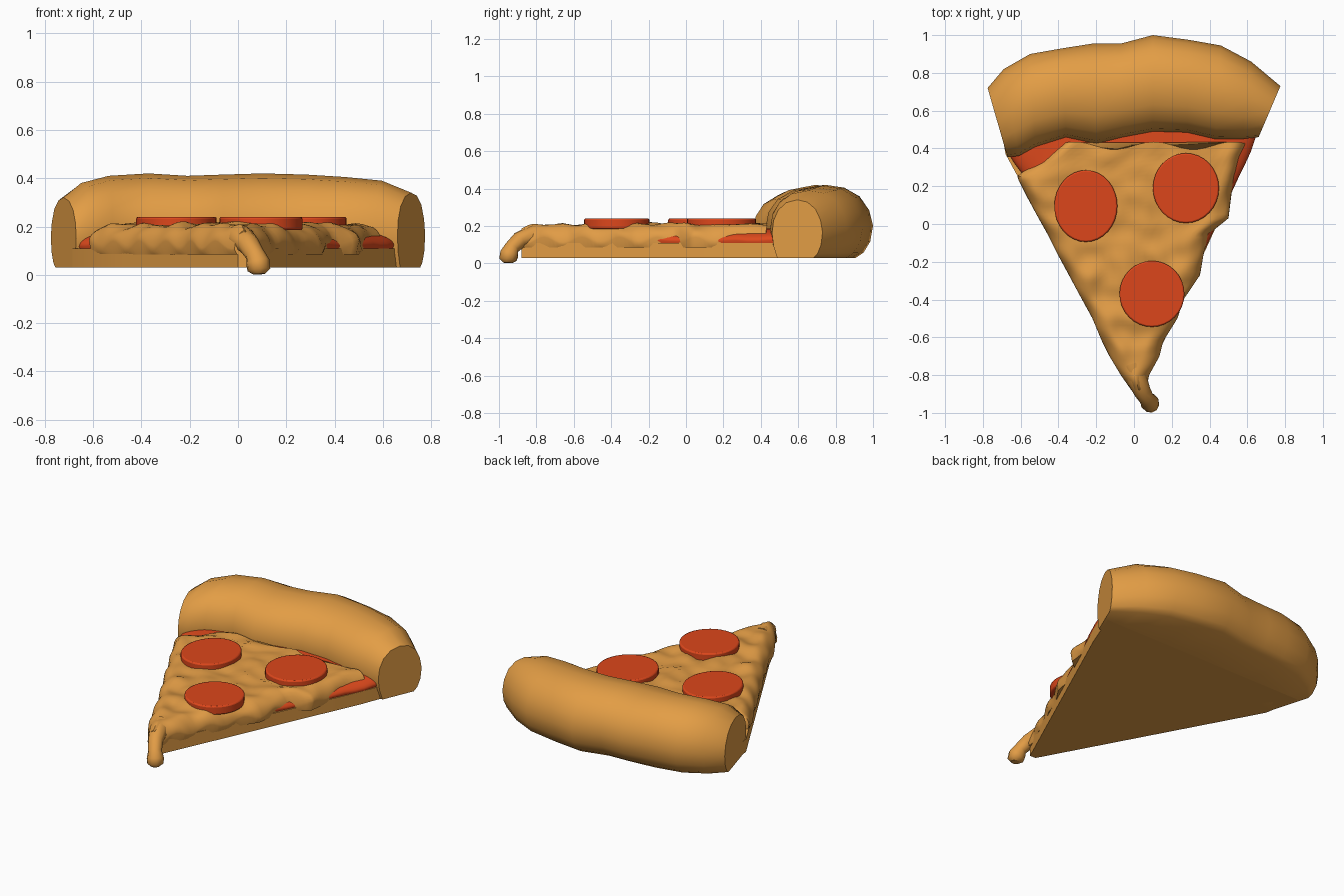
import bpy, bmesh, math
from mathutils import Vector, noise

cube = bpy.data.objects.get("Cube")
if cube:
    bpy.data.objects.remove(cube, do_unlink=True)


def material(name, color):
    mat = bpy.data.materials.new(name)
    mat.use_nodes = True
    mat.diffuse_color = (*color, 1)
    mat.node_tree.nodes["Principled BSDF"].inputs["Base Color"].default_value = (*color, 1)
    return mat


CRUST = material("baked crust", (0.77, 0.34, 0.06))
CHEESE = material("golden cheese", (0.75, 0.33, 0.06))
SAUCE = material("tomato sauce", (0.74, 0.068, 0.012))
MEAT = material("red sausage", (0.72, 0.062, 0.011))


def smooth(obj, angle=40):
    bpy.ops.object.select_all(action="DESELECT")
    obj.select_set(True)
    bpy.context.view_layer.objects.active = obj
    bpy.ops.object.shade_smooth_by_angle(angle=math.radians(angle))


def sweep(name, loops, mat, angle=40):
    """Bridge a row of closed sections and cap both ends."""
    bm = bmesh.new()
    rings = [[bm.verts.new(p) for p in loop] for loop in loops]
    for a, b in zip(rings, rings[1:]):
        n = len(a)
        for i in range(n):
            j = (i + 1) % n
            bm.faces.new((a[i], a[j], b[j], b[i]))
    bm.faces.new(rings[0])
    bm.faces.new(rings[-1])
    bmesh.ops.recalc_face_normals(bm, faces=bm.faces[:])
    mesh = bpy.data.meshes.new(name)
    bm.to_mesh(mesh)
    bm.free()
    mesh.materials.append(mat)
    obj = bpy.data.objects.new(name, mesh)
    bpy.context.collection.objects.link(obj)
    smooth(obj, angle)
    return obj


def lerp_table(table, key):
    """Interpolate the rows of a table sorted by its first column."""
    for a, b in zip(table, table[1:]):
        if key <= b[0]:
            t = (key - a[0]) / (b[0] - a[0])
            return [p + (q - p) * t for p, q in zip(a[1:], b[1:])]
    return table[-1][1:]


# Outlines of the layers: y, left x, right x
OUTLINE = [(-0.88, 0, 0.04), (0.37, -0.68, 0.61), (0.6, -0.72, 0.7)]
SAUCE_EDGE = [(-0.88, 0.01, 0.03), (0.2, -0.54, 0.53), (0.37, -0.67, 0.615), (0.6, -0.7, 0.69)]
CHEESE_EDGE = [(-0.9, 0.0, 0.06), (-0.8, -0.07, 0.08), (-0.7, -0.13, 0.135),
               (-0.62, -0.17, 0.155), (-0.5, -0.22, 0.23), (-0.4, -0.275, 0.262),
               (-0.27, -0.345, 0.35), (-0.15, -0.41, 0.37), (-0.05, -0.46, 0.4),
               (0.03, -0.505, 0.5), (0.15, -0.57, 0.515), (0.25, -0.62, 0.53),
               (0.3, -0.57, 0.55), (0.37, -0.47, 0.585), (0.43, -0.36, 0.6)]


def layer(name, edge, y0, y1, rows, bottom, low, top, rim, bump, wave, mat):
    """Domed sheet with a rounded rim, lofted along y."""
    loops = []
    for r in range(rows + 1):
        y = y0 + (y1 - y0) * r / rows
        xl, xr = lerp_table(edge, y)
        half, mid = (xr - xl) / 2, (xl + xr) / 2
        rim_z = low + wave * math.sin(y * 31)
        loop = [Vector((xl + 0.01, y, bottom))]
        for k in range(33):
            u = math.sin(math.pi / 2 * (k / 16 - 1))
            x = mid + u * half
            d = min(1, (1 - abs(u)) * half / rim)
            dome = math.sqrt(max(0, 1 - (1 - d) ** 2))
            z = rim_z + (top - rim_z) * dome
            z += bump * dome * noise.noise(Vector((x * 9, y * 9, 0)))
            back = max(0, (y - 0.2) / 0.25)
            loop.append(Vector((x, y + bump * back * math.sin(x * 15), z)))
        loop.append(Vector((xr - 0.01, y, bottom)))
        loops.append(loop)
    return sweep(name, loops, mat, 50)


# Flat dough base
base = []
for y in (-0.88, -0.4, 0, 0.37, 0.6):
    xl, xr = lerp_table(OUTLINE, y)
    base.append([(xl, y, 0.03), (xl, y, 0.11), (xr, y, 0.11), (xr, y, 0.03)])
sweep("dough_base", base, CRUST)

# Sauce and melted cheese
layer("sauce", SAUCE_EDGE, -0.85, 0.56, 24, 0.1, 0.12, 0.185, 0.22, 0.004, 0.004, SAUCE)
layer("cheese", CHEESE_EDGE, -0.88, 0.415, 64, 0.085, 0.12, 0.207, 0.09, 0.024, 0.02, CHEESE)

# Puffy rim: inner x, inner y, outer x, outer y, height
STATIONS = [(-0.67, 0.355, -0.775, 0.72, 0.32), (-0.61, 0.36, -0.69, 0.82, 0.38),
            (-0.52, 0.41, -0.55, 0.90, 0.41), (-0.36, 0.46, -0.38, 0.93, 0.42),
            (-0.2, 0.425, -0.22, 0.955, 0.41), (-0.06, 0.46, -0.07, 0.955, 0.415),
            (0.1, 0.49, 0.1, 1.0, 0.42), (0.28, 0.485, 0.29, 0.975, 0.415),
            (0.43, 0.45, 0.46, 0.945, 0.405), (0.57, 0.45, 0.62, 0.86, 0.39),
            (0.66, 0.46, 0.775, 0.73, 0.34)]
PROFILE = [(0.1, 0), (0.03, 0.2), (0, 0.42), (0.03, 0.64), (0.12, 0.82), (0.28, 0.95),
           (0.5, 1), (0.7, 0.96), (0.86, 0.84), (0.96, 0.65), (1, 0.44), (0.97, 0.22),
           (0.9, 0.07), (0.82, 0)]
rim = []
for xi, yi, xo, yo, h in STATIONS:
    rim.append([(xi + (xo - xi) * s, yi + (yo - yi) * s, 0.03 + (h - 0.03) * z)
                for s, z in PROFILE])
sweep("crust_rim", rim, CRUST, 45)

# Sausage discs, sunk into the cheese
for i, (x, y, rx, ry) in enumerate([(-0.255, 0.095, 0.167, 0.19),
                                    (0.275, 0.19, 0.175, 0.185),
                                    (0.095, -0.37, 0.172, 0.175)]):
    bpy.ops.mesh.primitive_cylinder_add(vertices=32, radius=1, depth=0.055,
                                        location=(x, y, 0.2125))
    disc = bpy.context.object
    disc.name = f"sausage_disc_{i + 1}"
    disc.scale = (rx, ry, 1)
    bpy.ops.object.transform_apply(location=False, rotation=False, scale=True)
    disc.data.materials.append(MEAT)
    bevel = disc.modifiers.new("soft edge", "BEVEL")
    bevel.width = 0.008
    bevel.segments = 2
    smooth(disc)

# Cheese drip hanging off the tip
curve = bpy.data.curves.new("cheese_drip", "CURVE")
curve.dimensions = "3D"
curve.bevel_depth = 0.05
curve.bevel_resolution = 3
curve.use_fill_caps = True
path = [(-0.01, -0.74, 0.15, 1.2), (0.015, -0.82, 0.15, 1.1), (0.045, -0.89, 0.125, 0.9),
        (0.07, -0.93, 0.085, 0.8), (0.083, -0.945, 0.05, 1), (0.087, -0.952, 0.02, 0.95),
        (0.088, -0.953, 0.003, 0.5)]
spline = curve.splines.new("POLY")
spline.points.add(len(path) - 1)
for point, (x, y, z, r) in zip(spline.points, path):
    point.co = (x, y, z, 1)
    point.radius = r
curve.materials.append(CHEESE)
drip = bpy.data.objects.new("cheese_drip", curve)
bpy.context.collection.objects.link(drip)
bpy.ops.object.select_all(action="DESELECT")
drip.select_set(True)
bpy.context.view_layer.objects.active = drip
bpy.ops.object.convert(target="MESH")
smooth(bpy.context.object, 60)
